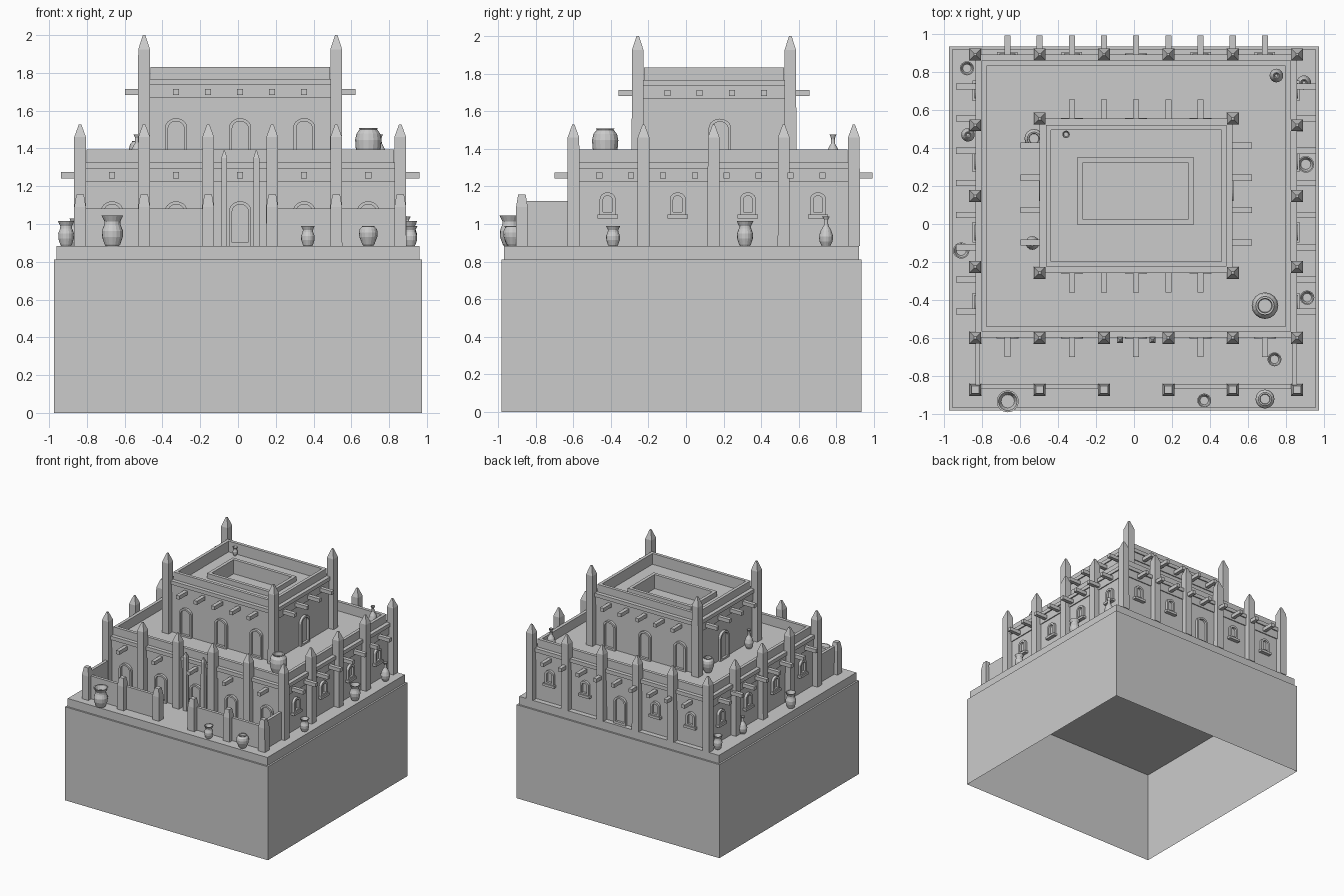
import bpy, bmesh, math
from mathutils import Vector

if "Cube" in bpy.data.objects:
    bpy.data.objects.remove(bpy.data.objects["Cube"])


def finish(bm, name):
    bmesh.ops.recalc_face_normals(bm, faces=bm.faces)
    me = bpy.data.meshes.new(name)
    bm.to_mesh(me)
    bm.free()
    ob = bpy.data.objects.new(name, me)
    bpy.context.collection.objects.link(ob)
    return ob


def rings(bm, loops, cap0=True, cap1=True):
    """Skin a stack of equal-length point loops."""
    vs = [[bm.verts.new(p) for p in lp] for lp in loops]
    n = len(vs[0])
    for a, b in zip(vs, vs[1:]):
        for i in range(n):
            j = (i + 1) % n
            bm.faces.new((a[i], a[j], b[j], b[i]))
    if cap0:
        bm.faces.new(vs[0][::-1])
    if cap1:
        bm.faces.new(vs[-1])


def rect(r, z):
    x0, x1, y0, y1 = r
    return [(x0, y0, z), (x1, y0, z), (x1, y1, z), (x0, y1, z)]


def grow(r, d):
    return (r[0] - d, r[1] + d, r[2] - d, r[3] + d)


def box(bm, r, z0, z1, bottom=True):
    rings(bm, [rect(r, z0), rect(r, z1)], bottom)


def frame(bm, ro, ri, z0, z1):
    """Rectangular ring with a rectangular hole."""
    rings(bm, [rect(ro, z0), rect(ro, z1), rect(ri, z1), rect(ri, z0), rect(ro, z0)], False, False)
    bmesh.ops.remove_doubles(bm, verts=bm.verts, dist=1e-5)


def spire(bm, x, y, w, z0, zs, z1, tip):
    sq = lambda h, z: rect((x - h, x + h, y - h, y + h), z)
    rings(bm, [sq(w, z0), sq(w * .97, zs), sq(w * tip, z1)])


def arch(w, z0, zt, n=10):
    """Half-width w, round-headed outline as (u, z) points."""
    rise = w * .85
    return [(-w, z0)] + [(-w * math.cos(math.pi * i / n), zt - rise + rise * math.sin(math.pi * i / n))
                         for i in range(n + 1)] + [(w, z0)]


def opening(bm, o, side, nrm, w, z0, zt, t, sill=False):
    """Raised arched frame, inner panel and optional sill on a wall."""
    o, s, nv = Vector((o[0], o[1], 0)), Vector(side), Vector(nrm)
    P = lambda pts, d: [o + s * u + nv * d + Vector((0, 0, z)) for u, z in pts]
    outer, inner = arch(w, z0, zt), arch(w - t, z0 + .02, zt - t)
    rings(bm, [P(outer, -.02), P(outer, .022), P(inner, .022), P(inner, .002)], False, True)
    if sill:
        b = [(-w - .012, z0 - .015), (w + .012, z0 - .015), (w + .012, z0 + .006), (-w - .012, z0 + .006)]
        rings(bm, [P(b, -.02), P(b, .032)])


# Plinth: hollow underneath, with a slab on top
bm = bmesh.new()
BASE = (-.975, .975, -.982, .934)
box(bm, BASE, 0, .812, bottom=False)
finish(bm, "plinth")
bm = bmesh.new()
box(bm, grow(BASE, -.015), .812, .883)
finish(bm, "plinth_slab")

G = .883
XS = [-.836 + .339 * i for i in range(6)]
YS = [-.599 + .373 * i for i in range(5)]
LOW = (XS[0], XS[5], YS[0], YS[4])
UP = (XS[1], XS[4], -.257, .555)
SKY = (-.269, .285, .024, .325)
CX = .0115


def tier(name, r, z0, roof, belt, top, hole=None):
    bm = bmesh.new()
    wall = grow(r, -.018)
    if hole:
        box(bm, wall, z0, roof - .08)
        frame(bm, wall, hole, roof - .08, roof)
    else:
        box(bm, wall, z0, roof)
    finish(bm, name + "_walls")
    bm = bmesh.new()
    inn = grow(r, -.06)
    frame(bm, grow(r, -.01), inn, belt, belt + .069)
    frame(bm, r, inn, belt + .069, belt + .101)
    frame(bm, grow(r, -.033), inn, belt + .101, top)
    finish(bm, name + "_parapet")


tier("lower_tier", LOW, G, 1.315, 1.225, 1.395)
tier("upper_tier", UP, 1.30, 1.738, 1.666, 1.832, SKY)

# Raised rim round the roof opening
bm = bmesh.new()
frame(bm, grow(SKY, .028), SKY, 1.72, 1.78)
finish(bm, "skylight_rim")

# Pointed buttress columns
bm = bmesh.new()
for i, x in enumerate(XS):
    for j, y in enumerate(YS):
        if i in (0, 5) or j in (0, 4):
            spire(bm, x, y, .032, G, 1.46, 1.528, .2)
finish(bm, "lower_columns")
bm = bmesh.new()
for x in UP[:2]:
    for y in UP[2:]:
        spire(bm, x, y, .032, 1.30, 1.925, 2.0, .2)
finish(bm, "upper_columns")
bm = bmesh.new()
for x in (-.073, .097):
    spire(bm, x, -.612, .016, G, 1.35, 1.388, .2)
finish(bm, "door_pilasters")

# Projecting roof beams
bm = bmesh.new()
h = .016
for k in range(-4, 5):
    x = CX + .1695 * k
    box(bm, (x - h, x + h, .84, .992), 1.242, 1.274)
    if k % 2 == 0:
        box(bm, (x - h, x + h, -.70, -.55), 1.242, 1.274)
    if abs(k) < 3:
        box(bm, (x - h, x + h, .50, .657), 1.682, 1.714)
        box(bm, (x - h, x + h, -.36, -.21), 1.682, 1.714)
for k in range(8):
    y = .725 - .1695 * k
    box(bm, (-.937, -.79, y - h, y + h), 1.242, 1.274)
    box(bm, (.81, .96, y - h, y + h), 1.242, 1.274)
for k in range(4):
    y = .414 - .1705 * k
    box(bm, (-.598, -.45, y - h, y + h), 1.682, 1.714)
    box(bm, (.47, .622, y - h, y + h), 1.682, 1.714)
finish(bm, "roof_beams")

# Arched doors and windows
bm = bmesh.new()
I = .018
F, B, R, L = (0, -1, 0), (0, 1, 0), (1, 0, 0), (-1, 0, 0)
SX, SY = (1, 0, 0), (0, 1, 0)
for k in range(-2, 3):
    x = CX + .339 * k
    opening(bm, (x, LOW[2] + I), SX, F, .058, G, 1.12, .016)
    if k == 0:
        opening(bm, (x, LOW[3] - I), SX, B, .058, G, 1.12, .016)
    else:
        opening(bm, (x, LOW[3] - I), SX, B, .042, 1.045, 1.168, .018, True)
    if abs(k) < 2:
        opening(bm, (x, UP[2] + I), SX, F, .058, 1.31, 1.56, .016)
        opening(bm, (x, UP[3] - I), SX, B, .058, 1.31, 1.56, .016)
for x, n, s in ((1, R, -1), (0, L, 1)):
    for j in range(4):
        opening(bm, (LOW[x] + s * I, YS[j] + .182), SY, n, .042, 1.045, 1.168, .018, True)
    opening(bm, (UP[x] + s * I, .18), SY, n, .06, 1.31, 1.56, .016)
finish(bm, "doors_and_windows")

# Front courtyard wall and its blunt posts
bm = bmesh.new()
for a, b in ((0, 2), (3, 5)):
    box(bm, (XS[a], XS[b], -.868, -.842), G, 1.082)
box(bm, (XS[0], XS[0] + .026, -.86, -.59), G, 1.122)
box(bm, (XS[5] - .026, XS[5], -.86, -.59), G, 1.122)
finish(bm, "courtyard_wall")
bm = bmesh.new()
for x in XS:
    spire(bm, x, -.873, .032, G, 1.09, 1.157, .62)
finish(bm, "courtyard_posts")

# Lathed pottery: (radius, height) profiles, relative units
URN = [(.6, 0), (.72, .06), (.95, .3), (.97, .5), (.75, .7), (.72, .8), (1, 1), (.85, 1), (.6, .78)]
JAR = [(.5, 0), (.65, .1), (.95, .45), (1, .68), (.9, .85), (.65, .97), (.7, 1), (.55, 1), (.5, .85)]
VASE = [(.6, 0), (.9, .15), (1, .32), (.75, .52), (.32, .7), (.27, .88), (.5, 1), (.38, 1), (.2, .88)]
LR = 1.315
POTS = [
    (URN, -.665, -.934, .058, G, 1.045), (URN, .37, -.93, .037, G, .99), (JAR, .69, -.922, .05, G, .99),
    (URN, .74, -.713, .037, G, 1.0), (URN, .912, -.388, .038, G, .99), (URN, .905, .314, .044, G, 1.015),
    (VASE, .895, .745, .038, G, 1.04), (URN, -.88, .82, .037, G, 1.0), (VASE, -.875, .47, .036, G, 1.03),
    (URN, -.91, -.14, .043, G, 1.015), (JAR, .69, -.43, .07, LR, 1.507), (VASE, .75, .782, .036, LR, 1.475),
    (JAR, -.527, .45, .05, LR, 1.44), (VASE, -.535, -.1, .036, LR, 1.475), (URN, -.358, .472, .02, 1.738, 1.81),
]
bm = bmesh.new()
for prof, x, y, r, z0, z1 in POTS:
    rings(bm, [[(x + r * p * math.cos(a * math.pi / 8), y + r * p * math.sin(a * math.pi / 8), z0 + (z1 - z0) * q)
                for a in range(16)] for p, q in prof])
finish(bm, "pottery")
